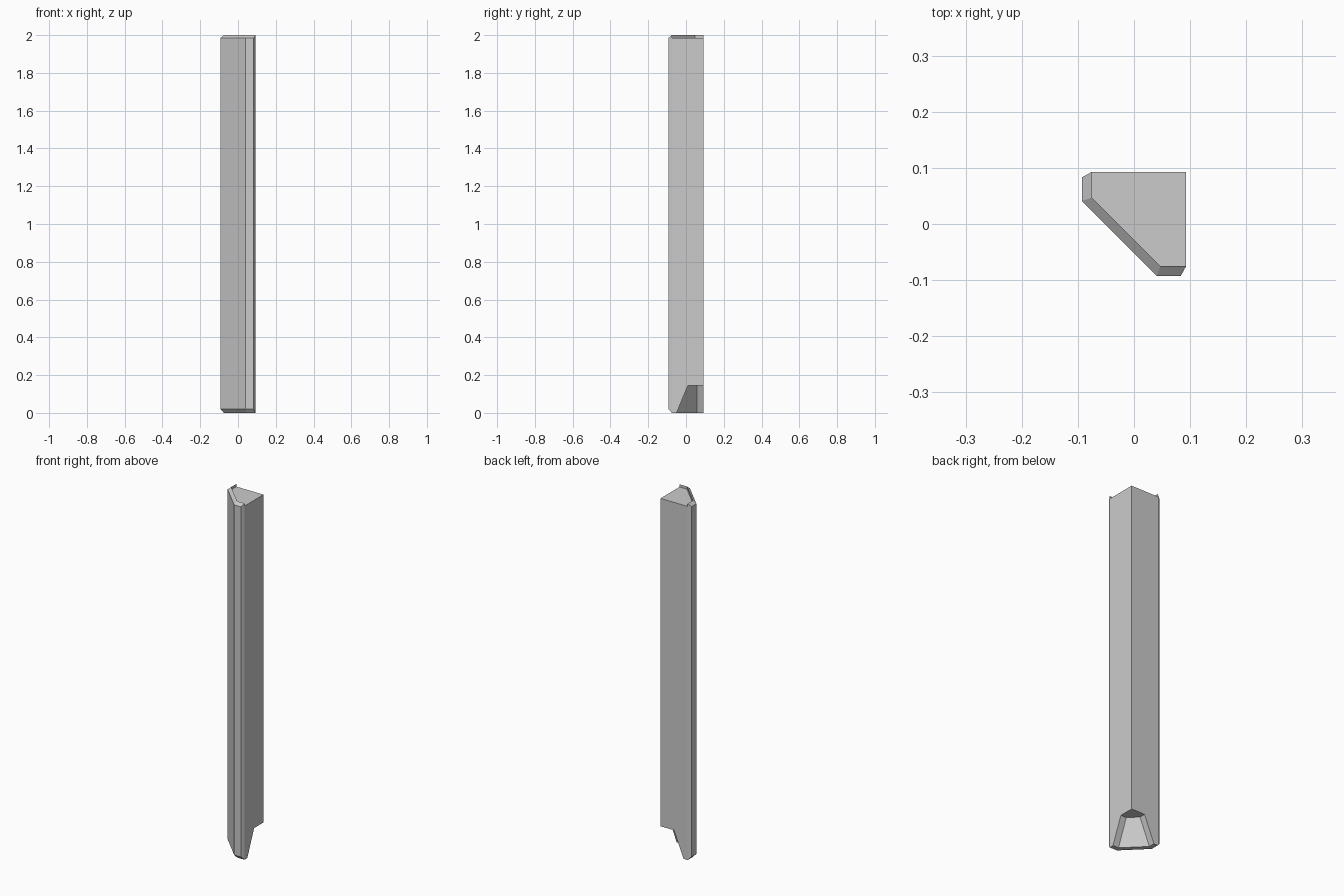
import bpy, bmesh
from math import radians

if "Cube" in bpy.data.objects:
    bpy.data.objects.remove(bpy.data.objects["Cube"])

E = 0.093            # half width of the post
ZC, ZT = 1.985, 2.0  # cap height and rim height

# Cross-section outline and the inset outline used by the end bevels
outer = [(-E, .041), (-E, .083), (-.075, E), (E, E), (E, -.075), (.083, -E), (.041, -E)]
inner = [(-.075, .047), (-.075, E), (E, E), (E, -.075), (.047, -.075)]


def at(points, z):
    return [(x, y, z) for x, y in points]


def finish(bm, name):
    bmesh.ops.recalc_face_normals(bm, faces=bm.faces)
    mesh = bpy.data.meshes.new(name)
    bm.to_mesh(mesh)
    bm.free()
    obj = bpy.data.objects.new(name, mesh)
    bpy.context.collection.objects.link(obj)
    return obj


def hull(name, points):
    bm = bmesh.new()
    for p in points:
        bm.verts.new(p)
    bmesh.ops.convex_hull(bm, input=bm.verts)
    bmesh.ops.dissolve_limit(bm, angle_limit=radians(1), verts=bm.verts, edges=bm.edges)
    return finish(bm, name)


# Post with bevelled foot
foot_edge = [outer[i] for i in (0, 1, 5, 6)]
post = hull("corner_post", at(inner, 0) + at(foot_edge, .02) + at(outer, ZC))


# Tapered notch at the bottom of the back right corner
def notch_section(z):
    s, c, far = -.05 + .06 * z / .145, .058, .2
    return at([(s, c), (c, s), (far, s), (far, far), (s, far)], z)


cutter = hull("notch_cutter", notch_section(-.029) + notch_section(.145))
cutter.hide_render = True
mod = post.modifiers.new("notch", 'BOOLEAN')
mod.operation = 'DIFFERENCE'
mod.solver = 'EXACT'
mod.object = cutter
bpy.context.view_layer.objects.active = post
bpy.ops.object.modifier_apply(modifier=mod.name)
bpy.data.objects.remove(cutter)

# Raised bevelled rim along the left, diagonal and front edges of the top
bm = bmesh.new()
columns = []
for o, i in ((1, 1), (0, 0), (6, 4), (5, 3)):
    columns.append([bm.verts.new((*outer[o], ZC)),
                    bm.verts.new((*inner[i], ZT)),
                    bm.verts.new((*inner[i], ZC))])
for a, b in zip(columns, columns[1:]):
    for k in range(2):
        bm.faces.new((a[k], b[k], b[k + 1], a[k + 1]))
bm.faces.new(columns[0])
bm.faces.new(columns[-1])
finish(bm, "top_rim")
